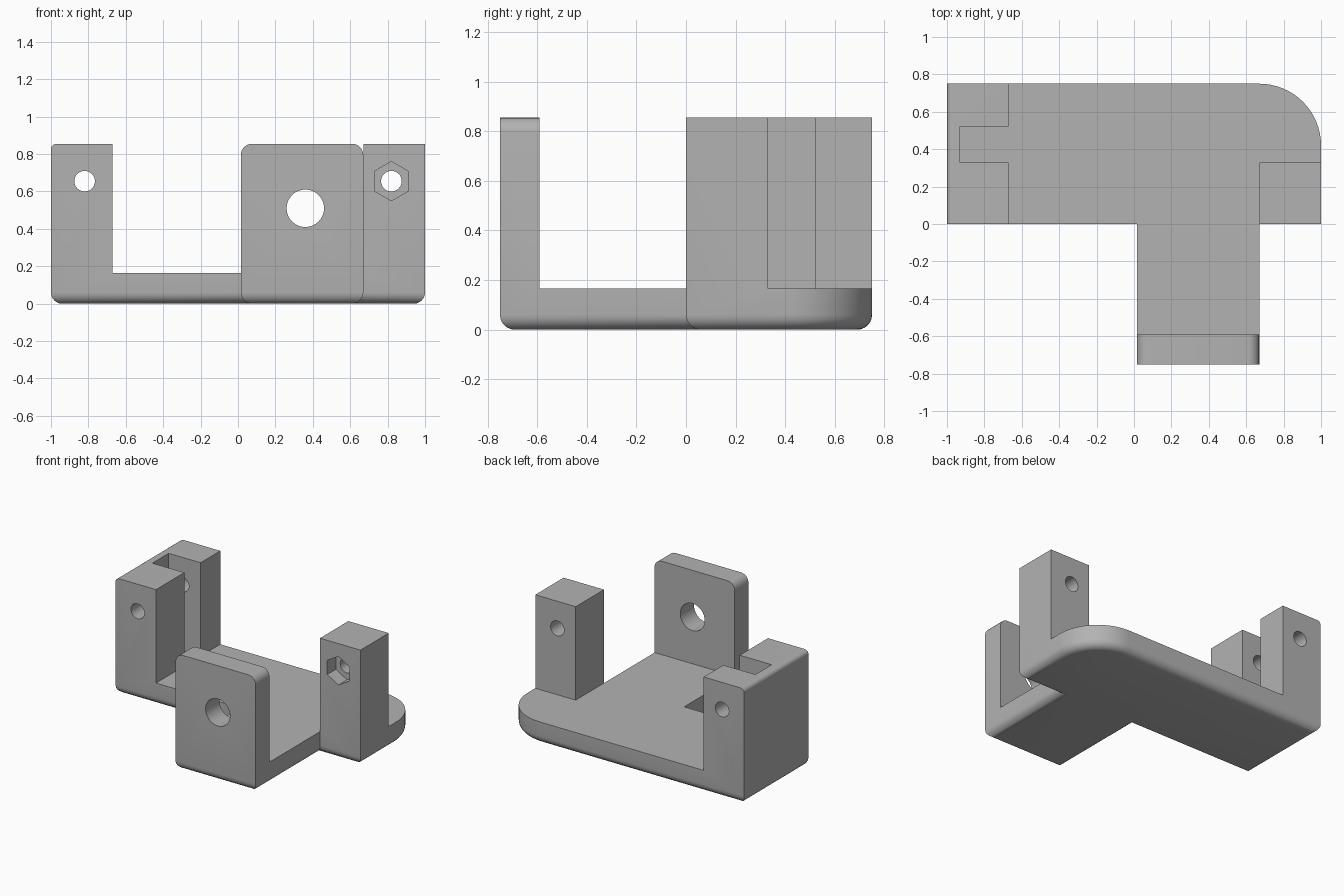
import bpy, bmesh, math
from mathutils import Matrix

if "Cube" in bpy.data.objects:
    bpy.data.objects.remove(bpy.data.objects["Cube"])

grey = bpy.data.materials.new("plain grey")
grey.use_nodes = True
grey.diffuse_color = (0.45, 0.45, 0.45, 1)
grey.node_tree.nodes["Principled BSDF"].inputs["Base Color"].default_value = grey.diffuse_color

FLOOR, TOP, ROUND = 0.165, 0.855, 0.06
SUNK = 0.1  # uprights start inside the base plate


def finish(bm, name):
    bmesh.ops.recalc_face_normals(bm, faces=bm.faces)
    mesh = bpy.data.meshes.new(name)
    bm.to_mesh(mesh)
    bm.free()
    mesh.materials.append(grey)
    obj = bpy.data.objects.new(name, mesh)
    bpy.context.collection.objects.link(obj)
    return obj


def round_edges(bm, rule, radius):
    edges = [e for e in bm.edges if all(rule(v.co) for v in e.verts)]
    bmesh.ops.bevel(bm, geom=edges, offset=radius, segments=6,
                    profile=0.5, affect='EDGES')


def box(name, x, y, z, rounding=()):
    bm = bmesh.new()
    bmesh.ops.create_cube(bm, size=1)
    for v in bm.verts:
        for i, (lo, hi) in enumerate((x, y, z)):
            v.co[i] = hi if v.co[i] > 0 else lo
    for rule, radius in rounding:
        round_edges(bm, rule, radius)
    return finish(bm, name)


def rod(name, x, z, radius, y0, y1, sides=32):
    bm = bmesh.new()
    # Corners point up and down along z
    turn = Matrix.Translation((x, (y0 + y1) / 2, z)) @ Matrix.Rotation(math.pi / 2, 4, 'X')
    bmesh.ops.create_cone(bm, cap_ends=True, segments=sides, radius1=radius,
                          radius2=radius, depth=y1 - y0, matrix=turn)
    return finish(bm, name)


def combine(target, other, operation):
    mod = target.modifiers.new(other.name, 'BOOLEAN')
    mod.operation, mod.solver, mod.object = operation, 'EXACT', other
    bpy.context.view_layer.objects.active = target
    bpy.ops.object.modifier_apply(modifier=mod.name)
    bpy.data.objects.remove(other)


# Base plate: T-like outline with one large round corner and a rounded underside
outline = [(-1, 0), (0.015, 0), (0.015, -0.75), (0.67, -0.75), (0.67, 0), (1, 0)]
for i in range(17):
    a = math.pi / 2 * i / 16
    outline.append((0.67 + 0.33 * math.cos(a), 0.42 + 0.33 * math.sin(a)))
outline.append((-1, 0.75))
bm = bmesh.new()
bottom = bm.faces.new([bm.verts.new((x, y, 0)) for x, y in outline])
grown = bmesh.ops.extrude_face_region(bm, geom=[bottom], use_keep_orig=True)["geom"]
for v in grown:
    if isinstance(v, bmesh.types.BMVert):
        v.co.z = FLOOR
bmesh.ops.recalc_face_normals(bm, faces=bm.faces)
round_edges(bm, lambda c: c.z < 0.001, ROUND)
body = finish(bm, "mounting_bracket")

# Uprights: slotted tower, nut post and front plate
uprights = [
    box("slotted_tower", (-1, -0.67), (0, 0.75), (SUNK, TOP),
        [(lambda c: c.x < -0.99 and c.z > 0.8, 0.03)]),
    box("nut_post", (0.67, 1), (0, 0.33), (SUNK, TOP)),
    box("front_plate", (0.015, 0.67), (-0.75, -0.59), (SUNK, TOP),
        [(lambda c: c.z > 0.8 and c.x < 0.1, ROUND),
         (lambda c: c.z > 0.8 and c.x > 0.6, ROUND)]),
]
for part in uprights:
    combine(body, part, 'UNION')

# Tower slot, bolt holes, hexagonal nut pocket and large plate hole
cutters = [
    box("tower_slot", (-0.93, -0.6), (0.33, 0.52), (FLOOR, 1)),
    rod("tower_bolt_hole", -0.82, 0.655, 0.055, -0.1, 0.9),
    rod("post_bolt_hole", 0.82, 0.655, 0.055, -0.1, 0.5),
    rod("nut_pocket", 0.82, 0.655, 0.105, -0.1, 0.1, 6),
    rod("plate_hole", 0.36, 0.51, 0.1, -0.9, -0.4, 48),
]
for part in cutters:
    combine(body, part, 'DIFFERENCE')

# Merge flat regions, then smooth only the rounded surfaces
bm = bmesh.new()
bm.from_mesh(body.data)
bmesh.ops.remove_doubles(bm, verts=bm.verts, dist=0.0001)
bmesh.ops.dissolve_limit(bm, angle_limit=math.radians(0.5),
                         verts=bm.verts, edges=bm.edges)
bm.to_mesh(body.data)
bm.free()
bpy.ops.object.select_all(action='DESELECT')
body.select_set(True)
bpy.context.view_layer.objects.active = body
bpy.ops.object.shade_smooth_by_angle()
